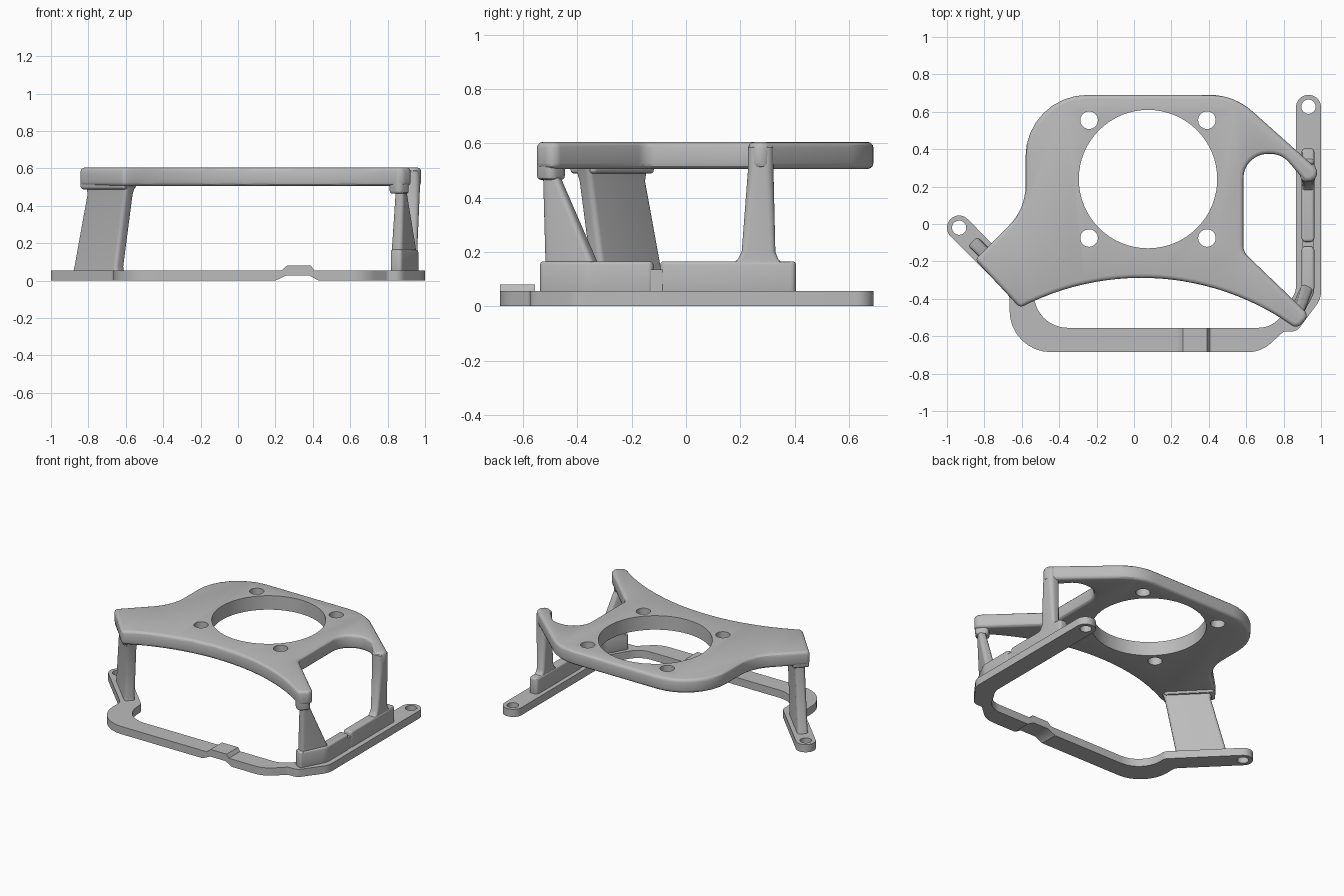
import bpy, bmesh, math
from mathutils import Vector, Matrix

if "Cube" in bpy.data.objects:
    bpy.data.objects.remove(bpy.data.objects["Cube"])

grey = bpy.data.materials.new("plain_grey")
grey.use_nodes = True
COLOUR = (0.5, 0.5, 0.5, 1)
grey.diffuse_color = COLOUR
grey.node_tree.nodes["Principled BSDF"].inputs["Base Color"].default_value = COLOUR


def rounded(corners, steps=8):
    """Outline from (x, y, radius) corners, each filleted with an arc."""
    out = []
    n = len(corners)
    for i, (x, y, r) in enumerate(corners):
        p = Vector((x, y))
        if r == 0:
            out.append(p)
            continue
        u = (Vector(corners[i - 1][:2]) - p).normalized()
        v = (Vector(corners[(i + 1) % n][:2]) - p).normalized()
        half = u.angle(v) / 2
        centre = p + (u + v).normalized() * r / math.sin(half)
        a = p + u * r / math.tan(half) - centre
        sweep = a.angle_signed(p + v * r / math.tan(half) - centre)
        for k in range(steps + 1):
            out.append(centre + Matrix.Rotation(-sweep * k / steps, 2) @ a)
    return out


def rect(cx, cy, hx, hy, r, degrees=0):
    turn = Matrix.Rotation(math.radians(degrees), 2)
    pts = rounded([(hx, hy, r), (-hx, hy, r), (-hx, -hy, r), (hx, -hy, r)], 5)
    return [turn @ p + Vector((cx, cy)) for p in pts]


def circle(cx, cy, r, n=32):
    return [Vector((cx + r * math.cos(2 * math.pi * i / n),
                    cy + r * math.sin(2 * math.pi * i / n))) for i in range(n)]


def loft(name, rings):
    """Solid through a stack of (z, outline) rings of equal point count."""
    bm = bmesh.new()
    loops = [[bm.verts.new((p.x, p.y, z)) for p in pts] for z, pts in rings]
    bm.faces.new(loops[0])
    bm.faces.new(loops[-1])
    for a, b in zip(loops, loops[1:]):
        for i in range(len(a)):
            bm.faces.new((a[i - 1], a[i], b[i], b[i - 1]))
    bmesh.ops.recalc_face_normals(bm, faces=bm.faces)
    mesh = bpy.data.meshes.new(name)
    bm.to_mesh(mesh)
    bm.free()
    mesh.materials.append(grey)
    obj = bpy.data.objects.new(name, mesh)
    bpy.context.collection.objects.link(obj)
    return obj


def prism(name, pts, z0, z1):
    return loft(name, [(z0, pts), (z1, pts)])


def across(name, pts, y0, y1):
    """Prism of an x-z profile running along y."""
    obj = prism(name, [Vector(p) for p in pts], -y1, -y0)
    obj.data.transform(Matrix.Rotation(math.pi / 2, 4, 'X'))
    return obj


def finish(obj, bevel=0, cutters=()):
    if bevel:
        m = obj.modifiers.new("soft_edges", 'BEVEL')
        m.width, m.segments = bevel, 3
        m.limit_method, m.angle_limit = 'ANGLE', math.radians(40)
        m.use_clamp_overlap = False
    for c in cutters:
        c.hide_render = True
        m = obj.modifiers.new("cut", 'BOOLEAN')
        m.object, m.operation, m.solver = c, 'DIFFERENCE', 'EXACT'
    bpy.ops.object.select_all(action='DESELECT')
    obj.select_set(True)
    bpy.context.view_layer.objects.active = obj
    bpy.ops.object.convert(target='MESH')
    bpy.ops.object.shade_smooth_by_angle(angle=math.radians(30))
    for c in cutters:
        bpy.data.objects.remove(c)


# Top plate: arms at the left and two at the right, bowed front edge
bow = []
for i in range(25):
    x = 0.78 - i / 24 * 1.39
    bow.append((x, -0.288 - 1.4 + math.sqrt(1.4 ** 2 - (x - 0.04) ** 2), 0))
plate = prism("top_plate", rounded([
    (-0.58, 0.69, 0.33), (0.535, 0.69, 0.34), (1.0, 0.275, 0.043),
    (0.93, 0.21, 0.043), (0.79, 0.375, 0.13), (0.585, 0.375, 0.13),
    (0.585, -0.15, 0.08), (0.94, -0.49, 0.04), (0.87, -0.56, 0.04)]
    + bow + [(-0.85, -0.19, 0), (-0.58, 0.08, 0.3)]), 0.505, 0.605)
holes = [prism("big_hole", circle(0.075, 0.24, 0.37, 64), 0.4, 0.7)]
for x in (-0.24, 0.39):
    for y in (-0.075, 0.555):
        holes.append(prism("screw_hole", circle(x, y, 0.047), 0.4, 0.7))
finish(plate, 0.022, holes)

# Base frame with two eyelets and a notch under the front bridge
base = prism("base_frame", rounded([
    (-0.935, 0.072, 0.064), (-1.027, -0.02, 0.064), (-0.665, -0.382, 0.06),
    (-0.665, -0.685, 0.22), (0.68, -0.685, 0.18), (0.80, -0.575, 0.03),
    (0.87, -0.575, 0.06), (1.0, -0.40, 0.12), (1.0, 0.69, 0.066),
    (0.866, 0.69, 0.066), (0.866, -0.36, 0.1), (0.75, -0.555, 0.15),
    (-0.535, -0.555, 0.18), (-0.535, -0.33, 0.05)]), 0, 0.055)
cuts = [prism("eyelet", circle(x, y, 0.038), -0.1, 0.2)
        for x, y in ((-0.935, -0.02), (0.933, 0.627))]
cuts.append(across("notch", [(0.19, -0.01), (0.2, 0), (0.26, 0.028),
                             (0.38, 0.028), (0.43, 0), (0.44, -0.01)], -0.75, -0.5))
finish(base, 0, cuts)
finish(across("front_bridge", [(0.22, 0.05), (0.235, 0.056), (0.262, 0.08),
                               (0.39, 0.08), (0.41, 0.05)], -0.685, -0.555))

# Raised rail on the left side of the base, in two lengths with a low joint
finish(prism("rear_rail", rect(0.93, 0.155, 0.034, 0.25, 0.02), 0.04, 0.165), 0.012)
finish(prism("front_rail", rounded([
    (0.964, -0.12, 0.02), (0.896, -0.12, 0.02), (0.896, -0.352, 0.08),
    (0.81, -0.51, 0.02), (0.87, -0.545, 0.02), (0.964, -0.368, 0.12)]),
    0.04, 0.165), 0.012)
finish(prism("rail_joint", rect(0.93, -0.11, 0.03, 0.05, 0.01), 0.04, 0.135))

# Rear post on the left
finish(loft("rear_post", [
    (0.155, rect(0.93, 0.265, 0.03, 0.095, 0.015)),
    (0.172, rect(0.93, 0.265, 0.03, 0.075, 0.015)),
    (0.2, rect(0.93, 0.267, 0.03, 0.062, 0.02)),
    (0.5, rect(0.931, 0.275, 0.042, 0.047, 0.03)),
    (0.585, rect(0.93, 0.275, 0.042, 0.047, 0.03)),
    (0.6, rect(0.93, 0.275, 0.025, 0.03, 0.015))]))

# Front post on the left, fanning out along the rail
finish(loft("front_post", [
    (0.155, rect(0.888, -0.42, 0.1, 0.032, 0.02, 64)),
    (0.48, rect(0.872, -0.495, 0.03, 0.025, 0.02, 64))]))
finish(prism("front_post_cap", rect(0.862, -0.497, 0.045, 0.045, 0.03, 45),
             0.465, 0.6), 0.014)

# Broad leaning leg on the right with its beam under the plate
finish(loft("broad_leg", [
    (0.04, rect(-0.745, -0.21, 0.17, 0.036, 0.02, -45)),
    (0.075, rect(-0.744, -0.211, 0.162, 0.034, 0.02, -45)),
    (0.46, rect(-0.684, -0.271, 0.148, 0.034, 0.02, -45)),
    (0.51, rect(-0.68, -0.275, 0.158, 0.04, 0.02, -45))]))
finish(prism("leg_beam", rounded([
    (-0.61, -0.43, 0.01), (-0.845, -0.19, 0.01),
    (-0.765, -0.11, 0.02), (-0.54, -0.34, 0.02)]), 0.488, 0.598), 0.014)
